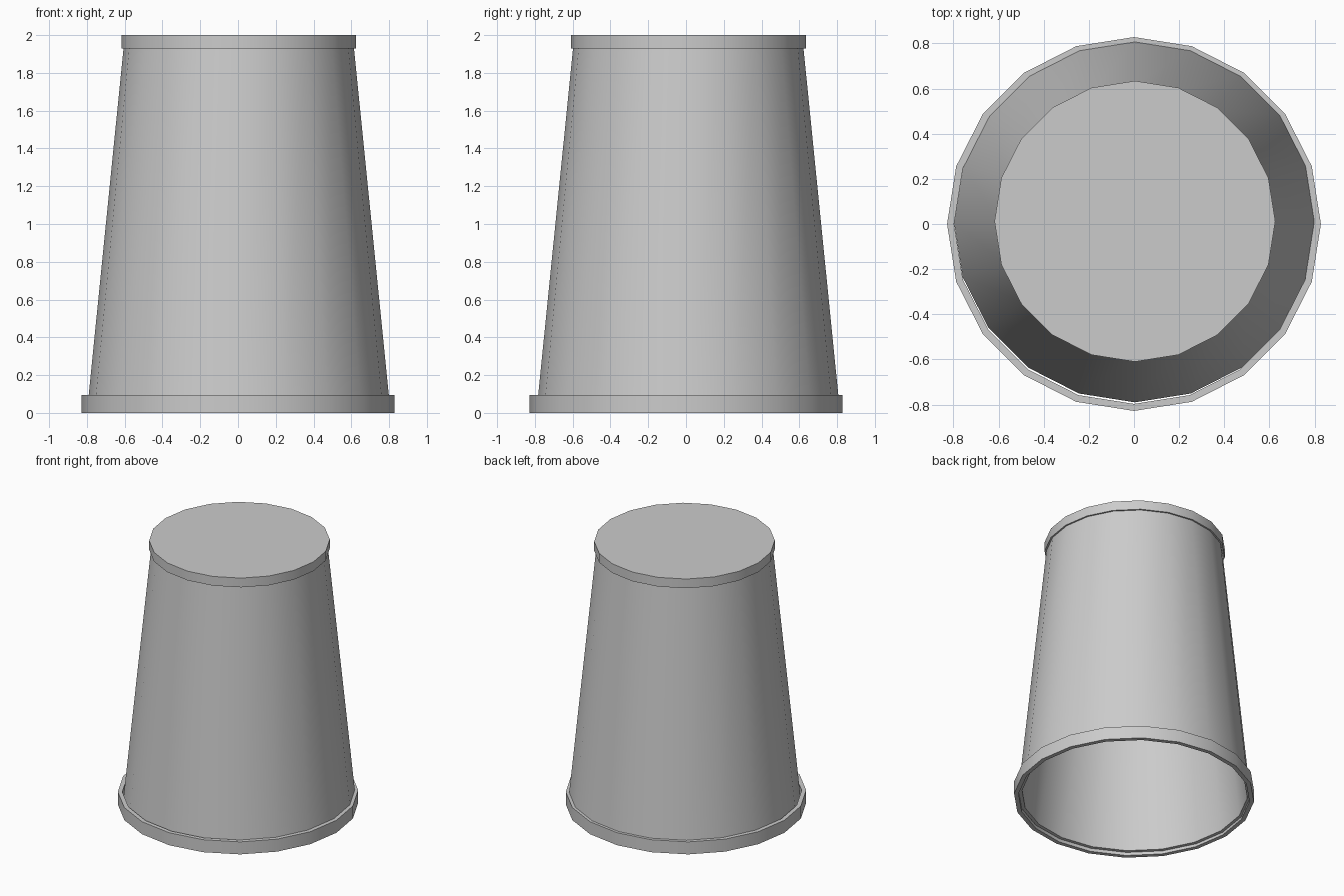
import bpy
from math import sin, cos, tau, radians

if "Cube" in bpy.data.objects:
    bpy.data.objects.remove(bpy.data.objects["Cube"])

SIDES = 20


def lathe(name, profile, centre=(0, 0), closed=True):
    """Revolve a (radius, z) profile; open profiles get capped ends."""
    verts = [(centre[0] + r * cos(tau * i / SIDES), centre[1] + r * sin(tau * i / SIDES), z)
             for r, z in profile for i in range(SIDES)]
    n = len(profile)
    faces = []
    for k in range(n if closed else n - 1):
        a, b = k * SIDES, (k + 1) % n * SIDES
        for i in range(SIDES):
            j = (i + 1) % SIDES
            faces.append((a + i, a + j, b + j, b + i))
    if not closed:
        faces.append(tuple(reversed(range(SIDES))))
        faces.append(tuple(range((n - 1) * SIDES, n * SIDES)))
    mesh = bpy.data.meshes.new(name)
    mesh.from_pydata(verts, [], faces)
    obj = bpy.data.objects.new(name, mesh)
    bpy.context.collection.objects.link(obj)
    bpy.ops.object.select_all(action='DESELECT')
    obj.select_set(True)
    bpy.context.view_layer.objects.active = obj
    bpy.ops.object.shade_smooth_by_angle(angle=radians(30))
    return obj


OFFSET = (0.004, 0.012)

# Tapered hollow wall, slightly off the ring's centre
lathe("tapered_wall", [(0.802, 0.02), (0.607, 1.96), (0.582, 1.96), (0.777, 0.02)], OFFSET)

# Open ring around the foot
lathe("bottom_ring", [(0.828, 0), (0.828, 0.095), (0.797, 0.095), (0.797, 0)])

# Closed disc on top
lathe("top_cap", [(0.622, 1.93), (0.622, 2.0)], OFFSET, closed=False)
